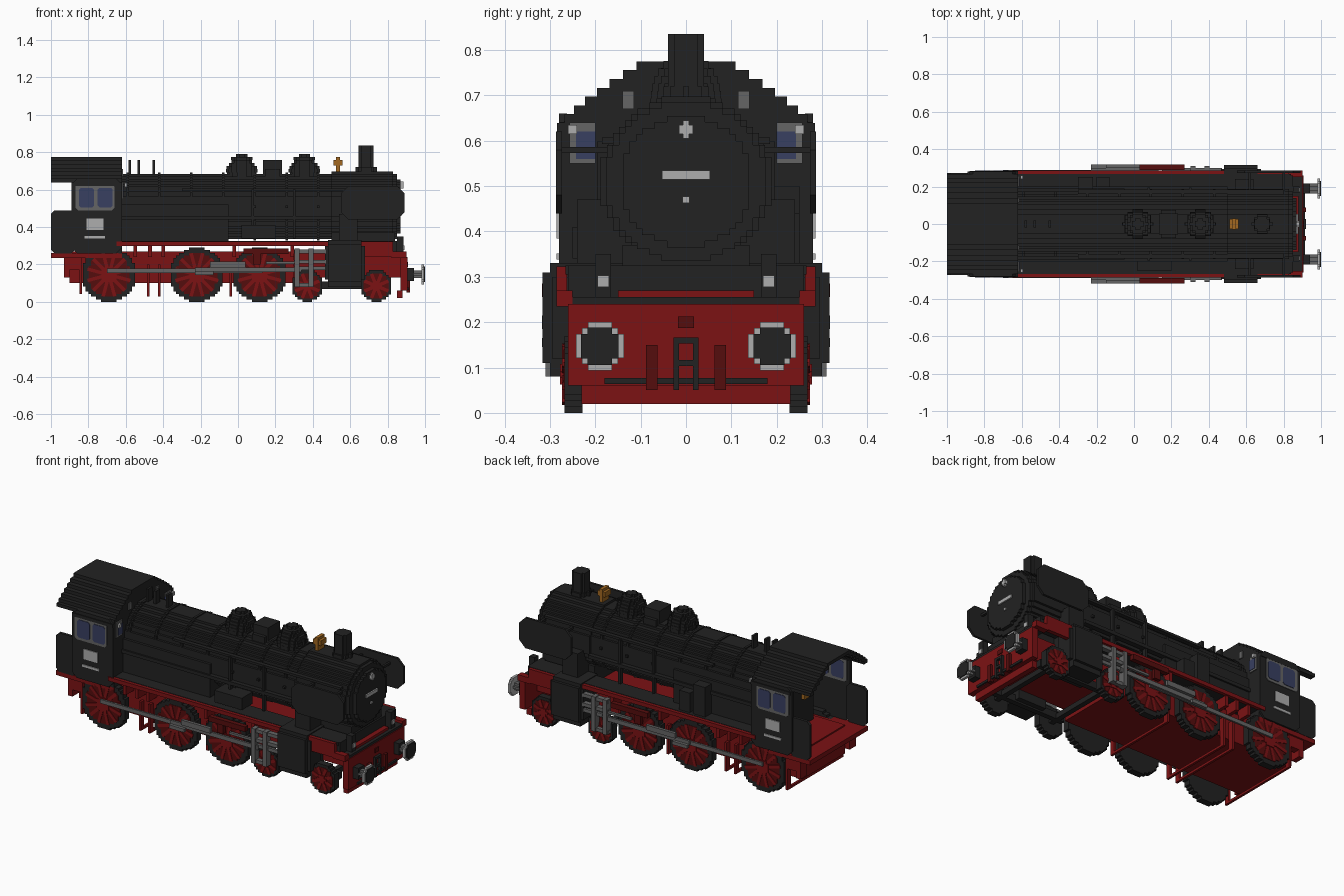
import bpy, bmesh, math

if "Cube" in bpy.data.objects:
    bpy.data.objects.remove(bpy.data.objects["Cube"])

BLOCK = .0135


def material(name, *rgb):
    mat = bpy.data.materials.new(name)
    mat.use_nodes = True
    mat.diffuse_color = (*rgb, 1)
    mat.node_tree.nodes["Principled BSDF"].inputs["Base Color"].default_value = (*rgb, 1)
    return mat


BLACK = material("soot black", .016, .016, .016)
RED = material("frame red", .2, .006, .007)
DARK = material("deep red", .09, .004, .004)
GREY = material("steel grey", .13, .13, .13)
GLASS = material("window blue", .04, .05, .12)
WHITE = material("light grey", .42, .42, .42)
BRASS = material("brass", .36, .14, .015)


def prism(name, mat, outline, axis, span, mirror=False):
    """Extrude a flat outline along an axis; mirror repeats it on the other side."""
    def place(p, d):
        return {"x": (d, p[0], p[1]), "y": (p[0], d, p[1]), "z": (p[0], p[1], d)}[axis]
    bm = bmesh.new()
    low, high = [[bm.verts.new(place(p, d)) for p in outline] for d in span]
    bm.faces.new(low)
    bm.faces.new(high)
    for i in range(len(low)):
        bm.faces.new((low[i - 1], low[i], high[i], high[i - 1]))
    bmesh.ops.recalc_face_normals(bm, faces=bm.faces[:])
    mesh = bpy.data.meshes.new(name)
    bm.to_mesh(mesh)
    bm.free()
    mesh.materials.append(mat)
    part = bpy.data.objects.new(name, mesh)
    bpy.context.collection.objects.link(part)
    if mirror:
        mod = part.modifiers.new("both sides", "MIRROR")
        mod.use_axis = (False, True, False)
        mod.use_mirror_merge = False


def box(name, mat, x, y, z, mirror=True):
    """A single y is a half width about the centre; a pair of y is a side part."""
    centred = not isinstance(y, tuple)
    left, right = (-y, y) if centred else y
    outline = [(x[0], left), (x[1], left), (x[1], right), (x[0], right)]
    prism(name, mat, outline, "z", z, mirror and not centred)


def plate(name, mat, x, z, y, cut):
    """Upright side plate with cut-off corners."""
    outline = [(x[0], z[0] + cut), (x[0] + cut, z[0]), (x[1] - cut, z[0]), (x[1], z[0] + cut),
               (x[1], z[1] - cut), (x[1] - cut, z[1]), (x[0] + cut, z[1]), (x[0], z[1] - cut)]
    prism(name, mat, outline, "y", y, mirror=True)


def disc(name, mat, radius, centre, axis, span, mirror=False):
    """Round part with a blocky, stepped outline."""
    rows = max(2, round(2 * radius / BLOCK))
    size = 2 * radius / rows
    side = []
    for i in range(rows):
        level = (i + .5) * size - radius
        width = size * max(1, round(math.sqrt(radius ** 2 - level ** 2) / size))
        side += [(width, i * size - radius), (width, (i + 1) * size - radius)]
    loop = side + [(-w, t) for w, t in reversed(side)]
    outline = [(centre[0] + w, centre[1] + t) for n, (w, t) in enumerate(loop) if (w, t) != loop[n - 1]]
    prism(name, mat, outline, axis, span, mirror)


def around(x, size):
    return (x - size / 2, x + size / 2)


# Boiler, firebox and smokebox
core = (0, .51)
disc("boiler", BLACK, .175, core, "x", (-.63, .52))
disc("smokebox", BLACK, .188, core, "x", (.5, .83))
disc("smokebox rim", BLACK, .175, core, "x", (.83, .85))
disc("smokebox door", BLACK, .145, core, "x", (.85, .87))
for i in range(7):
    disc("boiler band", BLACK, .181, core, "x", around(i * .17 - .59, BLOCK))
box("firebox", BLACK, x=(-.63, -.05), y=.19, z=(.31, .52))
box("lower pipe", BLACK, x=(-.62, .5), y=(.17, .2), z=around(.45, .02))
box("hand rail", BLACK, x=(-.3, .8), y=(.16, .185), z=around(.6, BLOCK))
box("steam pipe", BLACK, x=(.54, .64), y=(.12, .24), z=(.3, .47))
for x in (.08, .3):
    box("sand pipe", BLACK, x=around(x, BLOCK), y=(.17, .195), z=(.34, .6))
box("air pump", BLACK, x=(-.3, -.22), y=(.15, .25), z=(.32, .5), mirror=False)
box("pump tank", BLACK, x=(-.2, -.13), y=(.15, .25), z=(.32, .44), mirror=False)
box("feed pump", BLACK, x=(.02, .2), y=(-.25, -.15), z=(.34, .41), mirror=False)
box("number plate", WHITE, x=(.87, .878), y=.053, z=around(.525, .02))
box("maker plate", WHITE, x=(.87, .876), y=.008, z=around(.47, BLOCK))
box("top lamp", WHITE, x=(.85, .885), y=.015, z=around(.625, .02))
box("top lamp core", WHITE, x=(.85, .885), y=.007, z=around(.625, .04))

# Domes, sand box, chimney, bell and valves along the top
for x in (.02, .355):
    for i in range(8):
        base = .66 + i * .0165
        curve = math.sqrt(1 - (max(0, i - 1) / 6.5) ** 2)
        disc("dome", BLACK, .078 * max(curve, .35), (x, 0), "z", (base, base + .0165))
box("sand box", BLACK, x=around(.185, .1), y=.055, z=(.66, .76))
box("sand box base", BLACK, x=around(.185, .08), y=.075, z=(.66, .71))
for radius, low, high in ((.05, .68, .72), (.04, .7, .835)):
    disc("chimney", BLACK, radius, (.685, 0), "z", (low, high))
box("bell", BRASS, x=around(.535, .05), y=.027, z=(.73, .76))
box("bell post", BRASS, x=around(.535, .02), y=.03, z=(.69, .775))
for x in (-.58, -.53, -.45):
    box("safety valve", BLACK, x=around(x, BLOCK), y=.02, z=(.68, .76))

# Smoke deflectors
plate("smoke deflector", BLACK, x=(.55, .89), z=(.44, .62), y=(.273, .287), cut=.04)
for x in (.62, .8):
    box("deflector stay", BLACK, x=around(x, BLOCK), y=(.15, .28), z=around(.58, BLOCK))

# Stepped cab roof and the wall beneath it
ROWS = 8
EAVE = .62
RISE = .155 / ROWS


def roof_width(i):
    return .29 * (1 - .68 * ((i + .5) / ROWS) ** 1.3)


for i in range(ROWS):
    height = (EAVE + i * RISE, EAVE + (i + 1) * RISE)
    inner = 0 if i == ROWS - 1 else roof_width(i + 1) - BLOCK
    box("cab roof", BLACK, x=(-1 if i else -.88, -.62), y=(inner, roof_width(i)), z=height)
    box("cab front gable", BLACK, x=(-.64, -.62), y=roof_width(i) - .005, z=height)

# Cab body, open at the rear
box("cab front", BLACK, x=(-.64, -.62), y=.27, z=(.26, EAVE))
plate("cab side", BLACK, x=(-.89, -.62), z=(.26, .66), y=(.262, .28), cut=.03)
box("cab side top", BLACK, x=(-.89, -.62), y=(.262, .28), z=(.6, .64))
plate("cab rear panel", BLACK, x=(-1, -.87), z=(.26, .49), y=(.255, .272), cut=.02)
box("boiler backhead", BLACK, x=(-.72, -.63), y=.16, z=(.26, EAVE))
box("cab fitting", BRASS, x=(-.74, -.72), y=(.05, .1), z=(.43, .49))
box("cab floor", RED, x=(-1, -.62), y=.27, z=(.235, .262))
plate("window frame", GREY, x=(-.87, -.66), z=(.49, .63), y=(.258, .284), cut=BLOCK)
for x in (-.81, -.71):
    plate("side window", GLASS, x=around(x, .08), z=(.505, .61), y=(.256, .287), cut=.01)
box("front window frame", GREY, x=(-.63, -.614), y=(.2, .257), z=(.55, .64))
box("front window", GLASS, x=(-.63, -.611), y=(.2, .243), z=(.56, .62))
box("roof vent", GREY, x=(-.63, -.614), y=(.115, .14), z=(.67, .71))
box("side plate", WHITE, x=around(-.765, .09), y=(.279, .285), z=(.385, .445))
box("side strip", WHITE, x=around(-.765, .11), y=(.279, .285), z=around(.345, BLOCK))
box("cab lamp", WHITE, x=around(-.6, BLOCK), y=(.24, .26), z=around(.625, .02))

# Running boards and main frame
box("running board", BLACK, x=(-.63, .84), y=(.15, .266), z=(.305, .325))
box("board edge", RED, x=(-.65, .83), y=(.266, .286), z=(.3, .323))
box("front valance", RED, x=(.66, .83), y=(.262, .286), z=(.24, .32))
box("front step edge", RED, x=(.82, .9), y=(.25, .286), z=(.235, .27))
box("rear frame", RED, x=(-.9, .3), y=.2, z=(.1, .27))
box("front frame", RED, x=(.3, .88), y=.15, z=(.13, .27))
for x in (-.55, -.47, -.4, -.02, .29):
    box("board bracket", RED, x=around(x, .02), y=(.19, .275), z=(.24, .3))
box("smokebox saddle", BLACK, x=(.5, .84), y=.14, z=(.25, .37))
box("front apron", BLACK, x=(.82, .85), y=.26, z=(.24, .325))
box("front deck", BLACK, x=(.83, .9), y=.255, z=(.24, .255))

# Front beam, buffers, coupling and lamps
box("buffer beam", RED, x=(.87, .905), y=.26, z=(.06, .24))
box("beam skirt", RED, x=(.85, .88), y=.23, z=(.02, .06))
for name, mat, radius, span in (("buffer socket", BLACK, .034, (.9, .94)), ("buffer shaft", GREY, .02, (.93, .985)),
                                ("buffer head", WHITE, .053, (.98, .995)), ("buffer face", BLACK, .041, (.99, 1))):
    disc(name, mat, radius, (.19, .147), "x", span, mirror=True)
box("coupling side", BLACK, x=(.9, .92), y=(.015, .028), z=(.05, .165))
for z in (.11, .16):
    box("coupling link", BLACK, x=(.9, .92), y=.028, z=around(z, BLOCK))
box("beam rail", BLACK, x=(.9, .915), y=.18, z=around(.07, BLOCK))
box("brake hose", DARK, x=(.9, .92), y=(.063, .088), z=(.05, .15))
box("beam boss", DARK, x=(.9, .91), y=.018, z=around(.2, .025))
box("front lamp", BLACK, x=(.85, .885), y=(.165, .2), z=(.25, .35))
box("lamp lens", WHITE, x=(.88, .89), y=(.17, .195), z=around(.29, .025))


# Wheels: tyre, recessed disc, raised spokes and hub
def wheel(x, radius, spokes):
    hub = (x, radius)
    disc("wheel tyre", BLACK, radius, hub, "y", (.228, .268), mirror=True)
    disc("wheel disc", DARK, radius * .8, hub, "y", (.26, .27), mirror=True)
    disc("wheel hub", RED, radius * .27, hub, "y", (.26, .278), mirror=True)
    box("axle", BLACK, x=around(x, .03), y=.23, z=around(radius, .03))
    for i in range(spokes):
        angle = math.tau * (i + .5) / spokes
        c, s = math.cos(angle), math.sin(angle)
        corners = ((0, .009), (0, -.009), (radius * .82, -.009), (radius * .82, .009))
        outline = [(x + d * c - w * s, radius + d * s + w * c) for d, w in corners]
        prism("wheel spoke", RED, outline, "y", (.262, .273), mirror=True)


for x in (-.69, -.22, .115):
    wheel(x, .145, spokes=12)
for x in (.37, .74):
    wheel(x, .085, spokes=8)
box("bogie bar", BLACK, x=(.33, .8), y=(.17, .2), z=(.07, .11))

# Cylinders, rods and valve gear
box("cylinder", BLACK, x=(.48, .66), y=(.14, .3), z=(.08, .33))
box("cylinder cover", BLACK, x=(.48, .66), y=(.29, .316), z=(.11, .31))
box("cylinder ends", BLACK, x=(.465, .68), y=(.2, .295), z=(.12, .3))
box("coupling rod", GREY, x=(-.7, .13), y=(.277, .288), z=(.155, .178))
box("main rod", GREY, x=(-.23, .34), y=(.288, .3), z=(.16, .185))
box("piston rod", GREY, x=(.3, .48), y=(.28, .295), z=around(.18, .02))
box("return crank", GREY, x=(-.23, -.13), y=(.3, .318), z=(.145, .165))
box("eccentric rod", GREY, x=(-.15, .04), y=(.3, .318), z=(.185, .215))
for z in (.215, .27):
    box("slide bar", GREY, x=(.3, .47), y=(.27, .3), z=around(z, .02))
for x in (.315, .39):
    box("crosshead", GREY, x=around(x, .025), y=(.27, .31), z=(.08, .285))
box("crosshead foot", GREY, x=(.3, .4), y=(.27, .3), z=(.08, .1))
box("radius rod", GREY, x=(.15, .3), y=(.285, .3), z=around(.21, BLOCK))
box("valve bracket", DARK, x=(.03, .27), y=(.29, .318), z=(.255, .285))
box("valve link", DARK, x=around(.1, .04), y=(.29, .31), z=(.2, .28))

# Brake rigging, rear struts and guard bar
for x in (-.48, -.42, -.04):
    box("brake hanger", RED, x=around(x, BLOCK), y=(.2, .23), z=(.03, .2))
    box("brake beam", RED, x=around(x, BLOCK), y=.23, z=(.03, .044))
box("rear step", RED, x=(-.93, -.9), y=(.2, .26), z=(.13, .24))
box("rear bracket", RED, x=(-.91, -.84), y=(.22, .26), z=(.17, .24))
box("rear strut", RED, x=around(-.84, BLOCK), y=(.23, .26), z=(.045, .24))
box("rear guard bar", RED, x=around(-.84, BLOCK), y=.26, z=around(.05, BLOCK))
